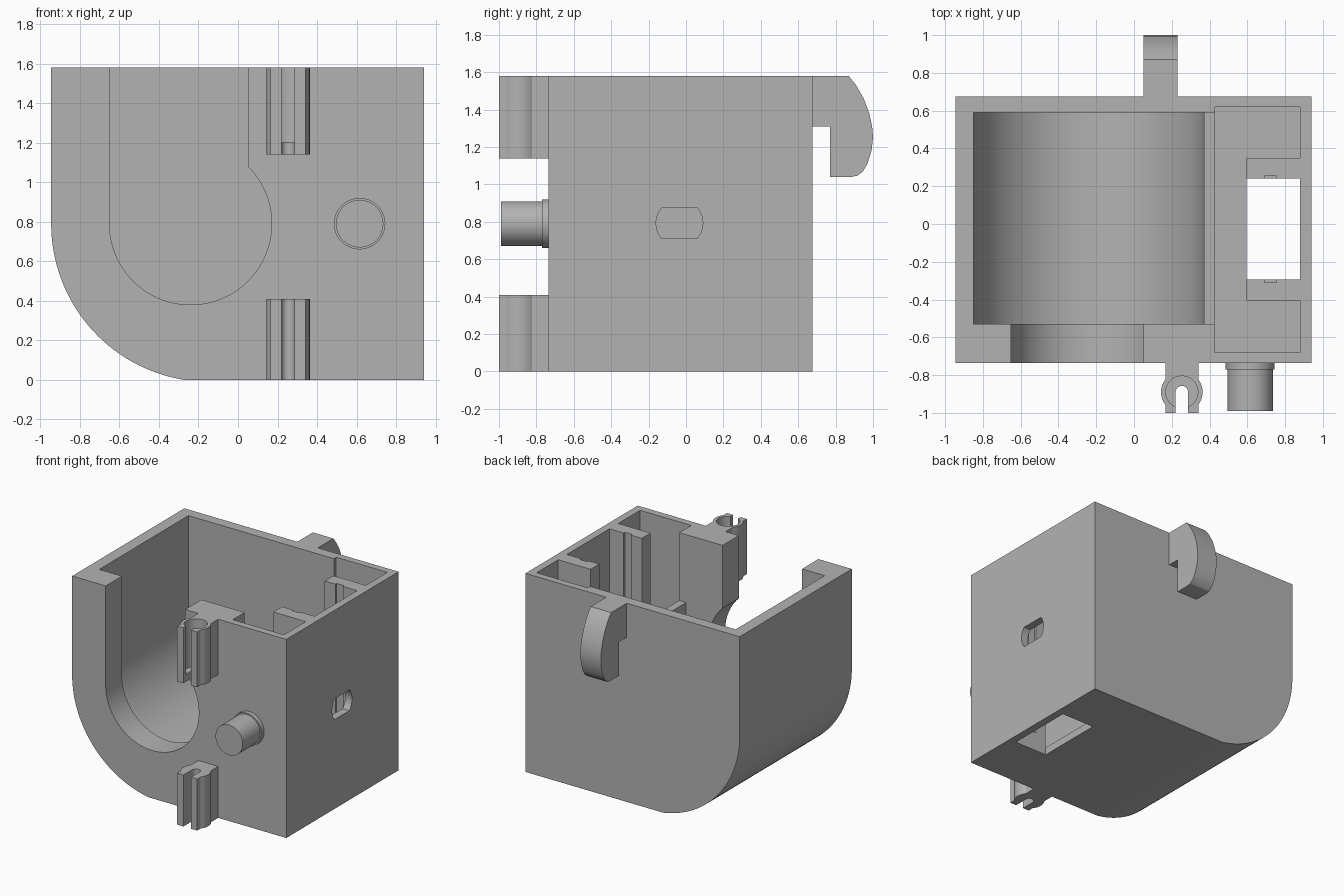
import bpy, bmesh
from math import sin, cos, radians
from mathutils import Vector

if "Cube" in bpy.data.objects:
    bpy.data.objects.remove(bpy.data.objects["Cube"])

grey = bpy.data.materials.new("plain grey")
grey.use_nodes = True
grey.diffuse_color = (0.45, 0.45, 0.45, 1)
grey.node_tree.nodes["Principled BSDF"].inputs["Base Color"].default_value = (0.45, 0.45, 0.45, 1)


def arc(cx, cy, r, start, end, steps=32):
    angles = [radians(start + (end - start) * i / steps) for i in range(steps + 1)]
    return [(cx + r * cos(a), cy + r * sin(a)) for a in angles]


def rect(x0, y0, x1, y1):
    return [(x0, y0), (x1, y0), (x1, y1), (x0, y1)]


def prism(name, outline, low, high, axis="Y"):
    """Extrude a flat outline along one axis."""
    place = {"X": lambda a, b, d: (d, a, b),
             "Y": lambda a, b, d: (a, d, b),
             "Z": lambda a, b, d: (a, b, d)}[axis]
    bm = bmesh.new()
    base = bm.faces.new([bm.verts.new(place(a, b, low)) for a, b in outline])
    moved = bmesh.ops.extrude_face_region(bm, geom=[base])["geom"]
    bmesh.ops.translate(bm, vec=Vector(place(0, 0, high - low)),
                        verts=[v for v in moved if isinstance(v, bmesh.types.BMVert)])
    bmesh.ops.recalc_face_normals(bm, faces=bm.faces)
    mesh = bpy.data.meshes.new(name)
    bm.to_mesh(mesh)
    bm.free()
    mesh.materials.append(grey)
    obj = bpy.data.objects.new(name, mesh)
    bpy.context.collection.objects.link(obj)
    return obj


def cut(target, *cutters):
    """Subtract the cutters, then remove them."""
    bpy.context.view_layer.objects.active = target
    for cutter in cutters:
        cutter.hide_render = True
        mod = target.modifiers.new("cut", "BOOLEAN")
        mod.operation, mod.solver, mod.object = "DIFFERENCE", "EXACT", cutter
        bpy.ops.object.modifier_apply(modifier=mod.name)
        bpy.data.objects.remove(cutter)


# Housing block with one rounded lower edge
body = prism("housing", [(0.94, 0), (0.94, 1.58), (-0.945, 1.58)]
             + arc(-0.145, 0.79, 0.8, 180, 261), -0.735, 0.675)

# Round bore, open at the top, with a low wall beside the compartment
bore = [(0.37, 1.04), (0.44, 1.04), (0.44, 1.7), (-0.85, 1.7)] + arc(-0.24, 0.79, 0.61, 180, 360, 64)
# Keyhole opening through the front wall
opening = [(0.05, 1.7), (-0.65, 1.7)] + arc(-0.24, 0.79, 0.41, 180, 405, 64)
# Side window: circle with flat top and bottom
window = arc(-0.035, 0.793, 0.125, -41, 41, 10) + arc(-0.035, 0.793, 0.125, 139, 221, 10)

cut(body,
    prism("bore_cutter", bore, -0.53, 0.59),
    prism("opening_cutter", opening, -0.9, -0.4),
    prism("compartment_cutter", rect(0.43, -0.68, 0.88, 0.62), 0.06, 1.7, "Z"),
    prism("floor_cutter", rect(0.595, -0.295, 0.88, 0.24), -0.1, 0.2, "Z"),
    prism("window_cutter", window, 0.8, 1.0, "X"))

# Compartment dividers with a groove on their facing sides
for name, y0, y1, face in (("front_divider", -0.405, -0.295, -0.295),
                           ("back_divider", 0.24, 0.35, 0.24)):
    divider = prism(name, rect(0.595, y0, 0.88, y1), 0.03, 1.58, "Z")
    cut(divider, prism("groove_cutter", rect(0.69, face - 0.015, 0.755, face + 0.015), 0.15, 1.7, "Z"))

# Rear hook
prism("rear_hook", [(0.675, 1.58), (0.87, 1.58), (0.91, 1.53), (0.95, 1.46), (0.98, 1.38),
                    (0.995, 1.31), (1, 1.25), (0.992, 1.18), (0.97, 1.11), (0.945, 1.068),
                    (0.915, 1.046), (0.88, 1.04), (0.77, 1.04), (0.77, 1.31), (0.675, 1.31)],
      0.05, 0.23, "X")

# Front peg and its collar
prism("front_peg", arc(0.615, 0.79, 0.12, 0, 352.5, 47), -0.99, -0.735)
prism("peg_collar", arc(0.615, 0.79, 0.13, 0, 352.5, 47), -0.77, -0.735)

# Slotted cable clips on the front
cx, cy = 0.253, -0.89
clip = ([(cx + 0.0875, -0.735), (cx - 0.0875, -0.735)]
        + arc(cx, cy, 0.11, 142.5, 217.5, 12) + [(cx - 0.0875, -1), (cx + 0.0875, -1)]
        + arc(cx, cy, 0.11, -37.5, 37.5, 12))
slot = [(cx - 0.033, -1.1), (cx + 0.033, -1.1)] + arc(cx, cy, 0.033, 0, 180, 12)
for name, z0, z1 in (("upper_clip", 1.14, 1.58), ("lower_clip", 0, 0.41)):
    part = prism(name, clip, z0, z1, "Z")
    cut(part, prism("slot_cutter", slot, z0 - 0.1, z1 + 0.1, "Z"))
    if z0:
        cut(part, prism("socket_cutter", arc(cx, cy, 0.085, 0, 352.5, 47), 1.2, 1.7, "Z"))

# Smooth the curved walls, keep edges sharp
for obj in bpy.context.scene.objects:
    obj.select_set(obj.type == "MESH")
bpy.context.view_layer.objects.active = body
bpy.ops.object.shade_smooth_by_angle(angle=radians(25))
